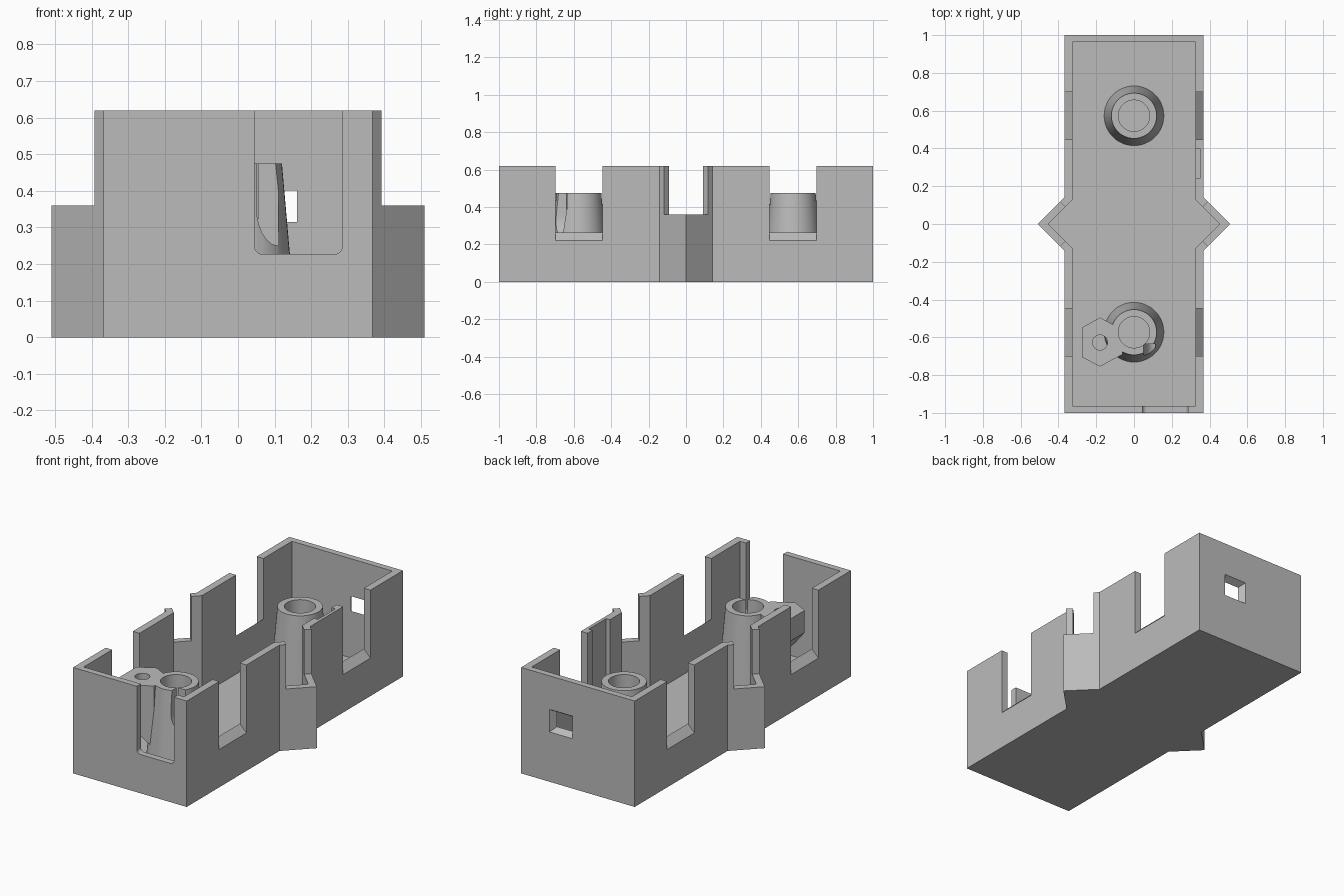
import bpy, bmesh
from math import sin, cos, pi, radians
from mathutils import Vector

cube = bpy.data.objects.get("Cube")
if cube:
    bpy.data.objects.remove(cube, do_unlink=True)

grey = bpy.data.materials.new("plain grey")
grey.use_nodes = True
COLOUR = (0.5, 0.5, 0.5, 1)
grey.diffuse_color = COLOUR
grey.node_tree.nodes["Principled BSDF"].inputs["Base Color"].default_value = COLOUR


def finish(name, bm):
    bmesh.ops.recalc_face_normals(bm, faces=bm.faces)
    mesh = bpy.data.meshes.new(name)
    bm.to_mesh(mesh)
    bm.free()
    mesh.materials.append(grey)
    ob = bpy.data.objects.new(name, mesh)
    bpy.context.collection.objects.link(ob)
    return ob


def loft(name, bottom, top):
    """Closed solid between two matching loops."""
    bm = bmesh.new()
    a = [bm.verts.new(p) for p in bottom]
    b = [bm.verts.new(p) for p in top]
    n = len(a)
    bm.faces.new(a[::-1])
    bm.faces.new(b)
    for i in range(n):
        j = (i + 1) % n
        bm.faces.new((a[i], a[j], b[j], b[i]))
    return finish(name, bm)


def prism_z(name, pts, z0, z1):
    return loft(name, [(x, y, z0) for x, y in pts], [(x, y, z1) for x, y in pts])


def prism_y(name, pts, y0, y1):
    return loft(name, [(x, y0, z) for x, z in pts], [(x, y1, z) for x, z in pts])


def rect(x0, x1, y0, y1):
    return [(x0, y0), (x1, y0), (x1, y1), (x0, y1)]


def circle(cx, cy, r, z, n=48):
    return [(cx + r * cos(2 * pi * i / n), cy + r * sin(2 * pi * i / n), z) for i in range(n)]


def boolean(ob, tool, op="DIFFERENCE"):
    mod = ob.modifiers.new("bool", "BOOLEAN")
    mod.object, mod.operation, mod.solver = tool, op, "EXACT"
    tool.hide_render = True
    bpy.context.view_layer.objects.active = ob
    bpy.ops.object.modifier_apply(modifier=mod.name)
    bpy.data.objects.remove(tool, do_unlink=True)


def smooth(ob):
    bpy.ops.object.select_all(action="DESELECT")
    ob.select_set(True)
    bpy.context.view_layer.objects.active = ob
    bpy.ops.object.shade_smooth_by_angle(angle=radians(30))


def footprint(half_w, half_l, tip, root):
    """Rectangle with a pointed bulge on each long side."""
    side = [(half_w, -half_l), (half_w, -root), (tip, 0), (half_w, root), (half_w, half_l)]
    return side + [(-x, -y) for x, y in side]


# Tray: outer shell, hollowed down to a thin floor
HEIGHT, FLOOR = 0.62, 0.04
tray = prism_z("tray", footprint(0.368, 1, 0.51, 0.142), 0, HEIGHT)
boolean(tray, prism_z("cavity", footprint(0.325, 0.963, 0.455, 0.13), FLOOR, 0.8))

for s in (-1, 1):
    # Lowered pointed bulges, cut square to their slanted walls
    boolean(tray, prism_z("bulge_cut", [(s * 0.275, 0), (s * 0.6, -0.325), (s * 0.6, 0.325)], 0.36, 0.8))
    # Side openings with sills sloping outward
    for y in (-0.573, 0.573):
        sill = [(s * 0.4, 0.19), (s * 0.3, 0.29), (s * 0.3, 0.8), (s * 0.4, 0.8)]
        boolean(tray, prism_y("side_opening", sill, y - 0.126, y + 0.126))

# Front opening with rounded lower corners
X0, X1, SILL, R = 0.045, 0.285, 0.227, 0.022
notch = [(X1, 0.8), (X0, 0.8)]
for cx, start in ((X0 + R, pi), (X1 - R, 1.5 * pi)):
    for i in range(7):
        a = start + i * pi / 12
        notch.append((cx + R * cos(a), SILL + R + R * sin(a)))
boolean(tray, prism_y("front_opening", notch, -1.1, -0.9))

# Tapered square port in the back wall
def port(grow, y):
    return [(x, y, z) for x, z in rect(0.058 - grow, 0.16 + grow, 0.315 - grow, 0.4 + grow)]
boolean(tray, loft("back_port", port(0, 0.963 - 0.001), port(0.024, 1.001)))

# Shallow recess on the inside of one long wall
boolean(tray, prism_z("wall_recess", rect(0.3, 0.35, 0.24, 0.4), 0.22, 0.8))

# Hollow tapered posts
POST_Y, TOP = 0.573, 0.475
front_post = None
for name, y in (("back_post", POST_Y), ("front_post", -POST_Y)):
    post = loft(name, circle(0, y, 0.159, FLOOR - 0.01), circle(0, y, 0.12, TOP))
    if name == "front_post":
        # Six-sided boss on the post with an underside sloping into it
        hexagon = [(-0.18, -0.495), (-0.275, -0.548), (-0.275, -0.705),
                   (-0.18, -0.755), (-0.06, -0.69), (-0.06, -0.56)]
        boss = loft("boss", [(x, yy, 0.345 - 1.1 * (x + 0.275)) for x, yy in hexagon],
                    [(x, yy, TOP) for x, yy in hexagon])
        boolean(post, boss, "UNION")
        boolean(post, loft("boss_hole", circle(-0.18, -0.627, 0.04, 0.1, 24),
                           circle(-0.18, -0.627, 0.04, 0.6, 24)))
        # Slot through the post wall, with a curved lower end
        slot = [(0.11, 0.6), (0.05, 0.6), (0.05, 0.36)]
        slot += [(0.11 - 0.06 * cos(i * pi / 12), 0.36 - 0.11 * sin(i * pi / 12)) for i in range(1, 7)]
        boolean(post, prism_y("slot", slot, -0.8, -0.635))
    boolean(post, loft("bore", circle(0, y, 0.083, FLOOR), circle(0, y, 0.083, 0.6)))
    smooth(post)
